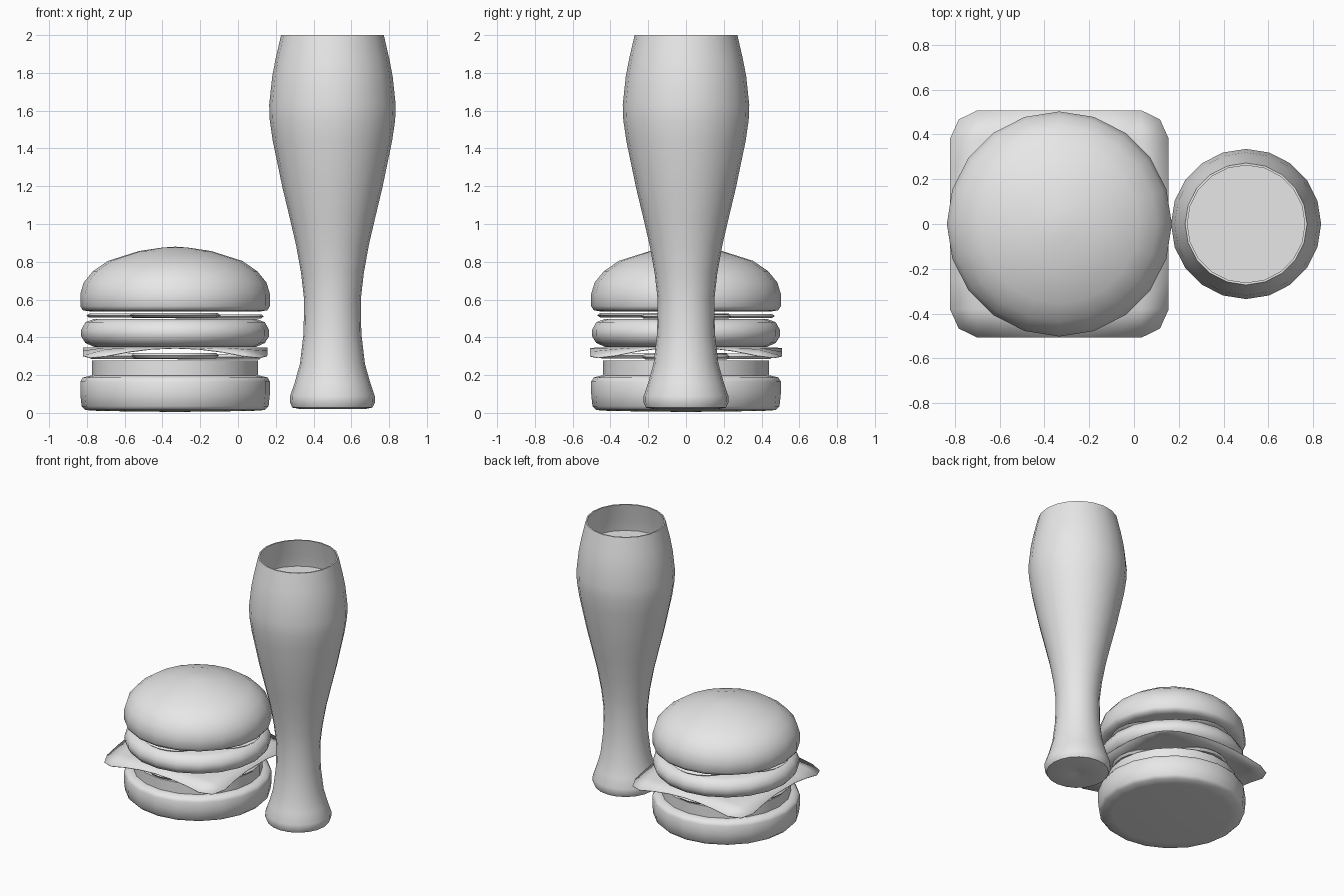
import bpy
import bmesh
import math
from mathutils import Vector

default_cube = bpy.data.objects.get("Cube")
if default_cube:
    bpy.data.objects.remove(default_cube, do_unlink=True)

BURGER = Vector((-0.333, 0, 0))
GLASS = Vector((0.5, 0, 0))
SIDES = 20

# One plain grey for everything
GREY = (0.8, 0.8, 0.8, 1)
grey = bpy.data.materials.new("plain_grey")
grey.use_nodes = True
grey.diffuse_color = GREY
grey.node_tree.nodes["Principled BSDF"].inputs["Base Color"].default_value = GREY


def finish(bm, name, location, angle=40):
    """Turn a bmesh into a smooth-shaded, coloured object."""
    bmesh.ops.recalc_face_normals(bm, faces=bm.faces)
    mesh = bpy.data.meshes.new(name)
    bm.to_mesh(mesh)
    bm.free()
    mesh.materials.append(grey)
    obj = bpy.data.objects.new(name, mesh)
    obj.location = location
    bpy.context.collection.objects.link(obj)
    bpy.ops.object.select_all(action="DESELECT")
    obj.select_set(True)
    bpy.context.view_layer.objects.active = obj
    bpy.ops.object.shade_smooth_by_angle(angle=math.radians(angle))
    return obj


def lathe(name, profile, location, angle=40):
    """Spin a (radius, height) profile around the vertical axis."""
    bm = bmesh.new()
    points = [bm.verts.new((r, 0, z)) for r, z in profile]
    edges = [bm.edges.new(pair) for pair in zip(points, points[1:])]
    bmesh.ops.spin(bm, geom=points + edges, cent=(0, 0, 0), axis=(0, 0, 1),
                   angle=math.tau, steps=SIDES)
    bmesh.ops.remove_doubles(bm, verts=bm.verts, dist=0.0005)
    return finish(bm, name, location, angle)


def slice_ring(name, count, radius, offset, bottom, top, turn):
    """Thin round slices laid in a ring, each slightly higher than the last."""
    for i in range(count):
        a = turn + math.tau * i / count
        lift = Vector((math.cos(a) * offset, math.sin(a) * offset, i * 0.002))
        mid = (bottom + top) / 2
        profile = [(0, bottom), (radius * 0.94, bottom), (radius, mid),
                   (radius * 0.94, top), (0, top)]
        lathe(f"{name}_{i + 1}", profile, BURGER + lift)


# Burger, from the bottom up
lathe("bottom_bun", [(0, 0.005), (0.4, 0.01), (0.475, 0.015), (0.495, 0.035),
                     (0.502, 0.1), (0.502, 0.165), (0.49, 0.187),
                     (0.45, 0.197), (0, 0.197)], BURGER, 50)
lathe("lower_patty", [(0, 0.19), (0.44, 0.19), (0.44, 0.277), (0, 0.277)], BURGER)
slice_ring("lower_slice", 4, 0.23, 0.23, 0.282, 0.312, 0)

# Cheese sheet with clipped, drooping corners
bm = bmesh.new()
bmesh.ops.create_grid(bm, x_segments=8, y_segments=8, size=1)
for v in bm.verts:
    clip = 0.92 if abs(v.co.x * v.co.y) > 0.99 else 1
    v.co.x *= 0.488 * clip
    v.co.y *= 0.507 * clip
    droop = max(0, v.co.xy.length - 0.5) / 0.15
    v.co.z = 0.347 - 0.055 * droop
cheese = finish(bm, "cheese", BURGER)
thickness = cheese.modifiers.new("thickness", "SOLIDIFY")
thickness.thickness = 0.004

lathe("upper_patty", [(0, 0.35), (0.43, 0.35), (0.475, 0.37), (0.497, 0.405),
                      (0.497, 0.44), (0.475, 0.48), (0.43, 0.497),
                      (0, 0.497)], BURGER, 50)
slice_ring("upper_slice", 4, 0.24, 0.23, 0.5, 0.522, 0)
lathe("top_bun", [(0, 0.537), (0.45, 0.537), (0.488, 0.543), (0.502, 0.565),
                  (0.502, 0.63), (0.484, 0.69), (0.435, 0.75), (0.355, 0.805),
                  (0.19, 0.857), (0.07, 0.875), (0, 0.88)], BURGER, 50)

# Tall glass: outer wall, then the same curve set inward
wall = [(0.225, 0.055), (0.224, 0.09), (0.2, 0.16), (0.172, 0.26), (0.153, 0.42),
        (0.15, 0.6), (0.166, 0.74), (0.193, 0.89), (0.228, 1.04), (0.264, 1.19),
        (0.316, 1.44), (0.332, 1.55), (0.335, 1.63), (0.319, 1.78),
        (0.302, 1.87), (0.272, 2)]
inner = [(r - 0.01, z) for r, z in wall]
foot = [(0, 0.03), (0.03, 0.02), (0.17, 0.02), (0.212, 0.028)]
lathe("glass", foot + wall + inner[::-1] + [(0, 0.055)], GLASS, 50)

# Drink filling the glass to just below the rim
fill = [(r - 0.003, z + 0.005) for r, z in inner[:-2]]
lathe("drink", [(0, fill[0][1])] + fill + [(0, fill[-1][1])], GLASS, 50)
